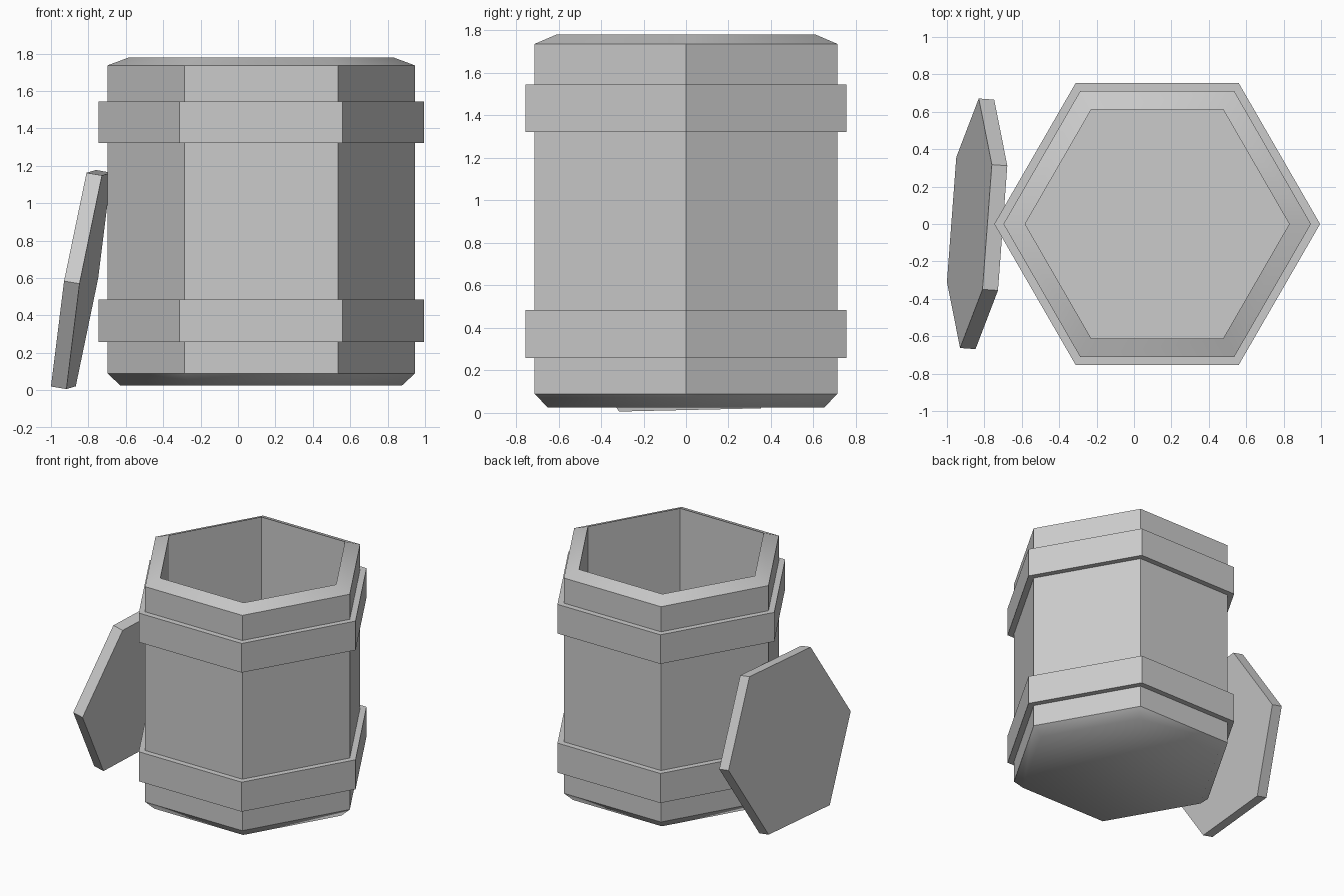
import bpy, bmesh
from math import cos, sin, radians
from mathutils import Vector, Matrix

if "Cube" in bpy.data.objects:
    bpy.data.objects.remove(bpy.data.objects["Cube"])

CX = 0.124  # barrel axis


def hex_lathe(name, profile, closed=False, soft=()):
    """Sweep an (r, z) profile round six corners; 'soft' segments are shaded smooth."""
    bm = bmesh.new()
    rings = [[bm.verts.new((CX + r * cos(radians(60 * i)), r * sin(radians(60 * i)), z))
              for i in range(6)] for r, z in profile]
    n = len(rings)
    for k in range(n if closed else n - 1):
        a, b = rings[k], rings[(k + 1) % n]
        for i in range(6):
            j = (i + 1) % 6
            f = bm.faces.new((a[i], a[j], b[j], b[i]))
            f.smooth = k in soft
    if not closed:
        bm.faces.new(rings[0]).smooth = 0 in soft
        bm.faces.new(rings[-1])
    bmesh.ops.recalc_face_normals(bm, faces=bm.faces)
    # keep borders of soft areas crisp
    for e in bm.edges:
        e.smooth = all(f.smooth for f in e.link_faces) and e.calc_face_angle(0) < radians(50)
    me = bpy.data.meshes.new(name)
    bm.to_mesh(me)
    bm.free()
    ob = bpy.data.objects.new(name, me)
    bpy.context.collection.objects.link(ob)
    return ob


# open barrel: bevelled base, straight sides, sloped rim, hollow inside
hex_lathe("barrel_body", [(0.752, 0.025), (0.822, 0.09), (0.822, 1.737),
                          (0.706, 1.78), (0.706, 0.09)], soft=(0, 2))

# two raised hoops
for label, z0, z1 in (("lower_band", 0.258, 0.484), ("upper_band", 1.322, 1.545)):
    hex_lathe(label, [(0.815, z0), (0.871, z0), (0.871, z1), (0.815, z1)], closed=True)

# lid leaning against the left side
up = Vector((0.19, -0.04, 1.142)).normalized()
side = Vector((0.10, 1.335, 0.03))
side = (side - up * side.dot(up)).normalized()
out = side.cross(up)          # points towards the barrel
thick = 0.084
centre = Vector((-0.88, 0.004, 0.599)) + out * thick / 2
rot = Matrix((side, up, out)).transposed().to_4x4()
bm = bmesh.new()
# first corner is turned onto the side axis
corners = [Vector((cos(radians(60 * i)), sin(radians(60 * i)), 0)) * 0.669 for i in range(6)]
low = [bm.verts.new(c - Vector((0, 0, thick / 2))) for c in corners]
top = [bm.verts.new(c + Vector((0, 0, thick / 2))) for c in corners]
bm.faces.new(low[::-1])
bm.faces.new(top)
for i in range(6):
    j = (i + 1) % 6
    bm.faces.new((low[i], low[j], top[j], top[i]))
mesh = bpy.data.meshes.new("lid")
bm.to_mesh(mesh)
bm.free()
lid = bpy.data.objects.new("lid", mesh)
lid.matrix_world = Matrix.Translation(centre) @ rot
bpy.context.collection.objects.link(lid)
